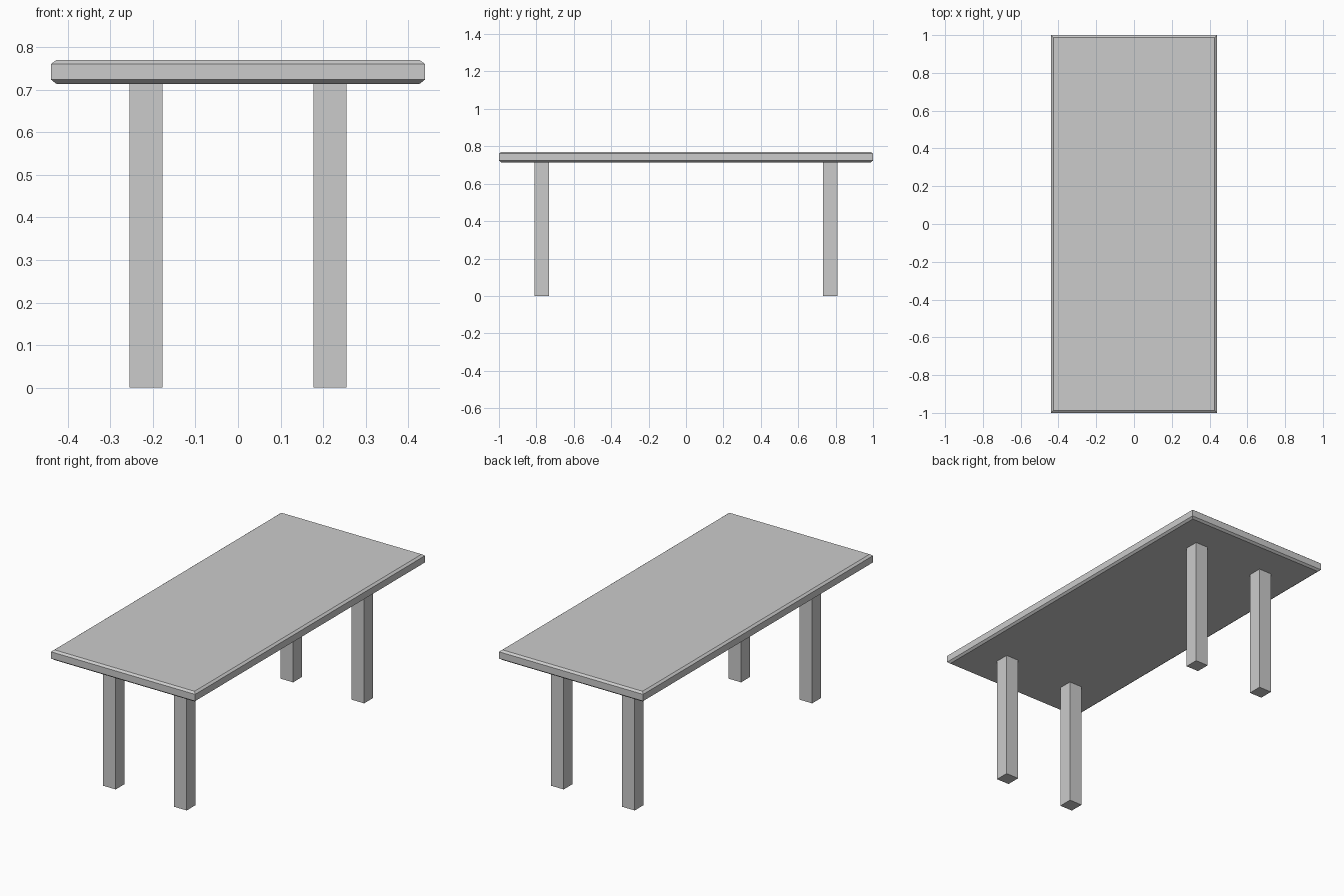
import bpy, bmesh

if "Cube" in bpy.data.objects:
    bpy.data.objects.remove(bpy.data.objects["Cube"])

HALF_X, HALF_Y = 0.439, 1.0
Z_BOTTOM, Z_TOP = 0.714, 0.77
INSET, DROP = 0.012, 0.0095
LEG_W, LEG_X, LEG_Y = 0.078, 0.2165, 0.772


def make_object(name, bm):
    bmesh.ops.recalc_face_normals(bm, faces=bm.faces)
    mesh = bpy.data.meshes.new(name)
    bm.to_mesh(mesh)
    bm.free()
    obj = bpy.data.objects.new(name, mesh)
    bpy.context.collection.objects.link(obj)
    return obj


def stacked_box(name, cx, cy, levels):
    """Skin rectangular rings given as (half x, half y, z), capped at both ends."""
    bm = bmesh.new()
    rings = [[bm.verts.new((cx + sx * hx, cy + sy * hy, z))
              for sx, sy in ((-1, -1), (1, -1), (1, 1), (-1, 1))]
             for hx, hy, z in levels]
    for low, high in zip(rings, rings[1:]):
        for i in range(4):
            j = (i + 1) % 4
            bm.faces.new((low[i], low[j], high[j], high[i]))
    bm.faces.new(rings[0][::-1])
    bm.faces.new(rings[-1])
    return make_object(name, bm)


# Table top with chamfered upper and lower rims
stacked_box("table_top", 0, 0, [
    (HALF_X - INSET, HALF_Y - INSET, Z_BOTTOM),
    (HALF_X, HALF_Y, Z_BOTTOM + DROP),
    (HALF_X, HALF_Y, Z_TOP - DROP),
    (HALF_X - INSET, HALF_Y - INSET, Z_TOP),
])

# Four square legs
for y_name, sy in (("front", -1), ("back", 1)):
    for x_name, sx in (("left", -1), ("right", 1)):
        stacked_box(f"{y_name}_{x_name}_leg", sx * LEG_X, sy * LEG_Y, [
            (LEG_W / 2, LEG_W / 2, 0),
            (LEG_W / 2, LEG_W / 2, Z_BOTTOM),
        ])
